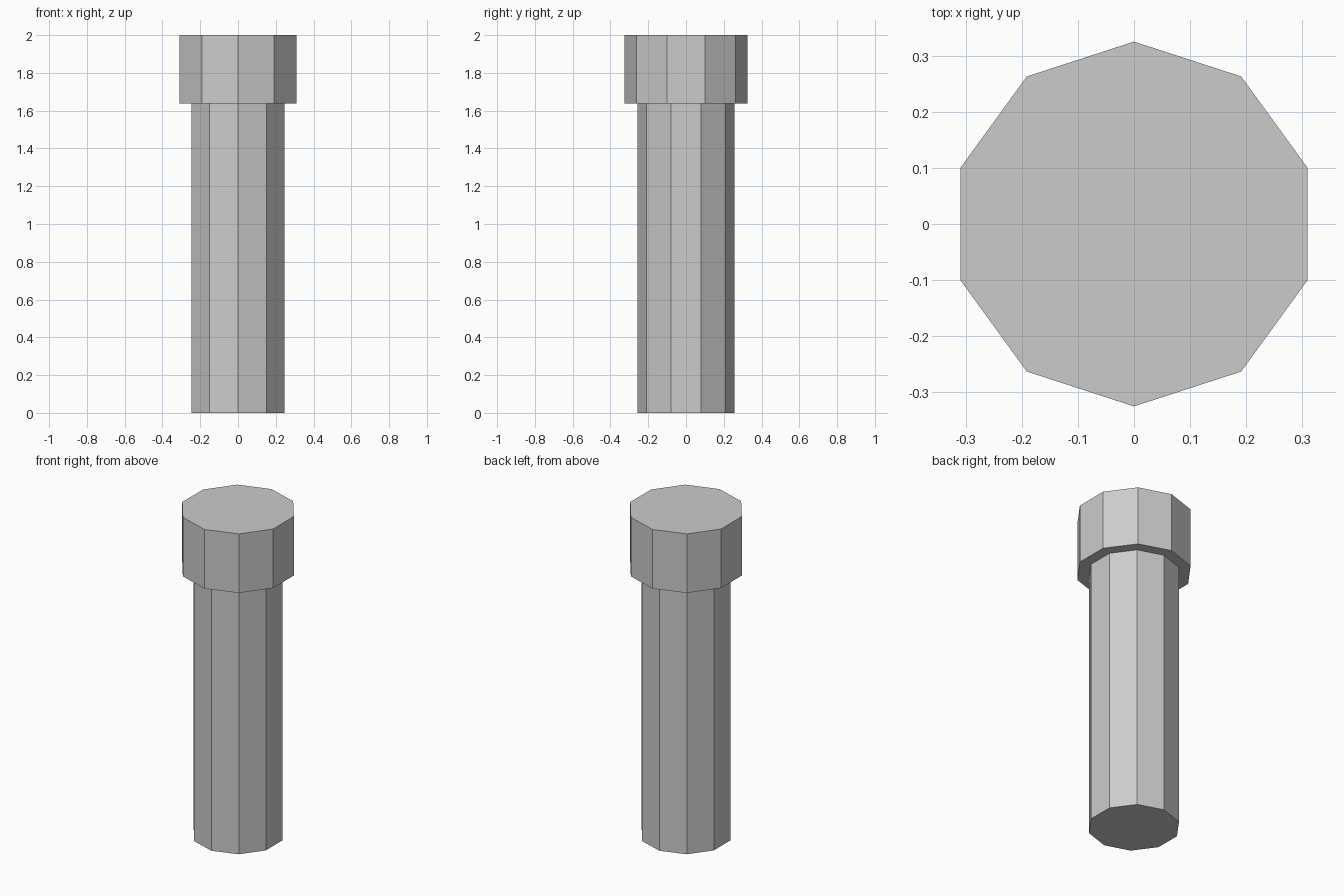
import bpy, bmesh, math

if "Cube" in bpy.data.objects:
    bpy.data.objects.remove(bpy.data.objects["Cube"])

SIDES = 10
# Radius and height steps of the stepped outline, bottom to top
PROFILE = [(0.258, 0.0), (0.258, 1.637), (0.325, 1.637), (0.325, 2.0)]

bm = bmesh.new()
rings = []
for r, z in PROFILE:
    ring = []
    for i in range(SIDES):
        a = math.pi / 2 + i * 2 * math.pi / SIDES
        ring.append(bm.verts.new((r * math.cos(a), r * math.sin(a), z)))
    rings.append(ring)

# Side walls and the underside ledge of the head
for low, high in zip(rings, rings[1:]):
    for i in range(SIDES):
        j = (i + 1) % SIDES
        bm.faces.new((low[i], low[j], high[j], high[i]))

# Flat end caps
bm.faces.new(list(reversed(rings[0])))
bm.faces.new(rings[-1])

mesh = bpy.data.meshes.new("headed_peg")
bm.to_mesh(mesh)
bm.free()
bpy.context.collection.objects.link(bpy.data.objects.new("headed_peg", mesh))
